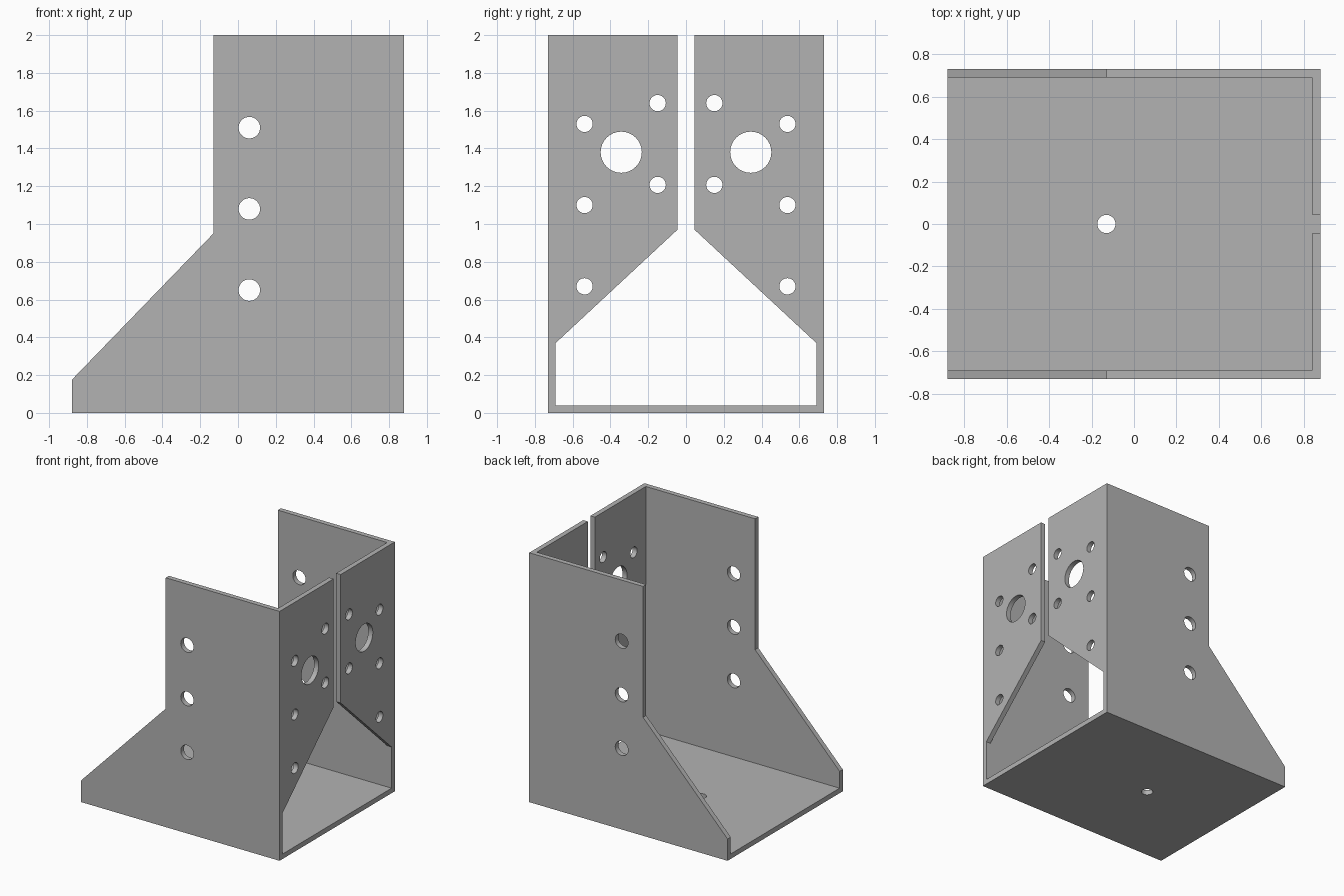
import bpy, bmesh, math

if "Cube" in bpy.data.objects:
    bpy.data.objects.remove(bpy.data.objects["Cube"])

L, W, H, T = 0.88, 0.73, 2.0, 0.04   # half length, half width, height, sheet thickness
IN = W - T                           # inner half width
GAP = 0.045                          # half the slot between the flanges

steel = bpy.data.materials.new("plain grey steel")
steel.use_nodes = True
steel.diffuse_color = (0.45, 0.45, 0.45, 1)
steel.node_tree.nodes["Principled BSDF"].inputs["Base Color"].default_value = (0.45, 0.45, 0.45, 1)


def prism(name, outline, axis, lo, hi):
    """Extrude a flat outline along an axis from lo to hi."""
    place = {"x": lambda u, v, w: (w, u, v),
             "y": lambda u, v, w: (u, w, v),
             "z": lambda u, v, w: (u, v, w)}[axis]
    bm = bmesh.new()
    rings = [[bm.verts.new(place(u, v, w)) for u, v in outline] for w in (lo, hi)]
    for ring in rings:
        bm.faces.new(ring)
    n = len(outline)
    for i in range(n):
        j = (i + 1) % n
        bm.faces.new((rings[0][i], rings[0][j], rings[1][j], rings[1][i]))
    bmesh.ops.recalc_face_normals(bm, faces=bm.faces)
    mesh = bpy.data.meshes.new(name)
    bm.to_mesh(mesh)
    bm.free()
    mesh.materials.append(steel)
    obj = bpy.data.objects.new(name, mesh)
    bpy.context.collection.objects.link(obj)
    return obj


def rect(u0, u1, v0, v1):
    return [(u0, v0), (u1, v0), (u1, v1), (u0, v1)]


def circle(u, v, r, n=32):
    return [(u + r * math.cos(math.tau * i / n), v + r * math.sin(math.tau * i / n)) for i in range(n)]


def cut(outline, axis, lo, hi):
    """Cut an extruded outline out of the bracket."""
    cutter = prism("cutter", outline, axis, lo, hi)
    cutter.hide_render = True
    mod = bracket.modifiers.new("cut", "BOOLEAN")
    mod.operation = "DIFFERENCE"
    mod.solver = "EXACT"
    mod.object = cutter
    bpy.context.view_layer.objects.active = bracket
    bpy.ops.object.modifier_apply(modifier=mod.name)
    bpy.data.objects.remove(cutter)


# Folded sheet bracket: a block hollowed out, open at the top and one end
bracket = prism("bracket", rect(-L, L, -W, W), "z", 0, H)
cut(rect(-1.2, L - T, -IN, IN), "z", T, H + 0.2)

# Sloped and stepped edge of both side walls
cut([(-1, 0.051), (-0.13, 0.95), (-0.13, 2.2), (-1, 2.2)], "y", -1, 1)

# Slot between the flanges and the tapered opening below them
half = [(IN, T), (IN, 0.37), (GAP, 0.97), (GAP, 2.2)]
cut(half + [(-y, z) for y, z in reversed(half)], "x", 0.7, 1)

# Bolt holes through both side walls
for z in (0.65, 1.08, 1.51):
    cut(circle(0.06, z, 0.057), "y", -1, 1)

# Mirrored holes in the two flanges
for side in (-1, 1):
    cut(circle(side * 0.343, 1.38, 0.109), "x", 0.7, 1)
    for y, z in ((0.537, 1.53), (0.537, 1.10), (0.537, 0.67), (0.15, 1.64), (0.15, 1.207)):
        cut(circle(side * y, z, 0.043), "x", 0.7, 1)

# Hole in the base plate
cut(circle(-0.13, 0, 0.043), "z", -0.2, 0.2)

# Smooth hole walls, crisp sheet edges
bpy.ops.object.select_all(action="DESELECT")
bracket.select_set(True)
bpy.context.view_layer.objects.active = bracket
bpy.ops.object.shade_smooth_by_angle(angle=math.radians(30))
